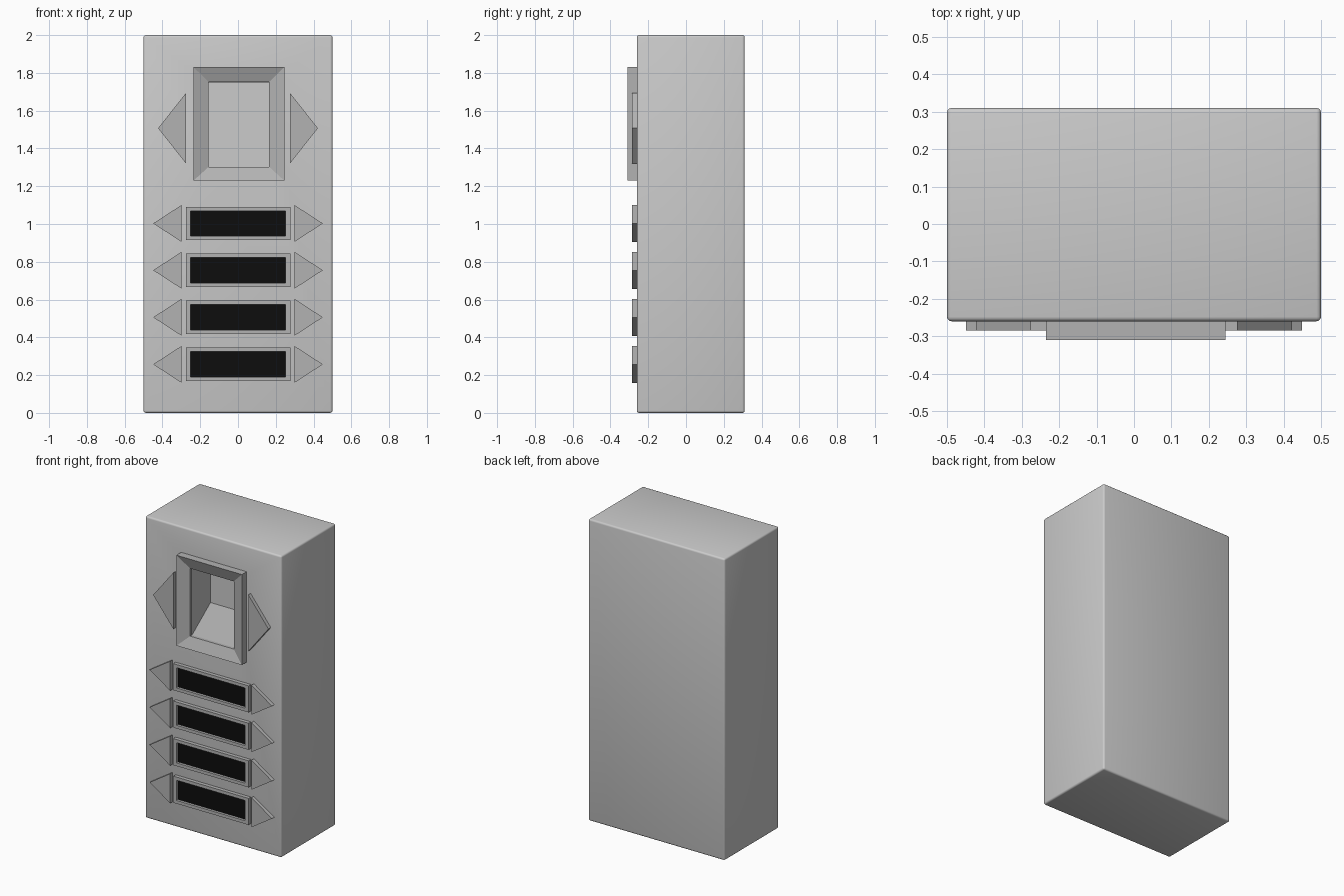
import bpy, bmesh

if "Cube" in bpy.data.objects:
    bpy.data.objects.remove(bpy.data.objects["Cube"])

FRONT = -0.26


def material(name, v):
    m = bpy.data.materials.new(name)
    m.diffuse_color = (v, v, v, 1)
    m.use_nodes = True
    m.node_tree.nodes["Principled BSDF"].inputs["Base Color"].default_value = m.diffuse_color
    return m


trim = material("trim_grey", 0.45)
black = material("display_black", 0.004)


def rect(x0, x1, z0, z1):
    return [(x0, z0), (x1, z0), (x1, z1), (x0, z1)]


def loft(name, rings, mat=None, ring_closed=False):
    """Join (outline, y) rings; cap the ends, or wrap round to make a frame."""
    bm = bmesh.new()
    loops = [[bm.verts.new((x, y, z)) for x, z in pts] for pts, y in rings]
    pairs = list(zip(loops, loops[1:]))
    if ring_closed:
        pairs.append((loops[-1], loops[0]))
    else:
        bm.faces.new(loops[0])
        bm.faces.new(loops[-1])
    for a, b in pairs:
        n = len(a)
        for i in range(n):
            j = (i + 1) % n
            bm.faces.new((a[i], a[j], b[j], b[i]))
    bmesh.ops.recalc_face_normals(bm, faces=bm.faces)
    me = bpy.data.meshes.new(name)
    bm.to_mesh(me)
    bm.free()
    ob = bpy.data.objects.new(name, me)
    bpy.context.collection.objects.link(ob)
    if mat:
        me.materials.append(mat)
    return ob


def arrow_pair(name, base, tip, z, half):
    for side, s in (("left", -1), ("right", 1)):
        pts = [(s * base, z - half), (s * tip, z), (s * base, z + half)]
        loft(f"{name}_{side}", [(pts, FRONT), (pts, -0.285)], trim)


# Cabinet body with softened edges
body_outline = rect(-0.5, 0.5, 0, 2)
body = loft("body", [(body_outline, FRONT), (body_outline, 0.31)])
bev = body.modifiers.new("soft_edges", "BEVEL")
bev.width = 0.012
bev.segments = 3

# Chamber behind the window, widening towards the back
cutter = loft("chamber_cutter", [
    (rect(-0.152, 0.162, 1.301, 1.749), FRONT - 0.01),
    (rect(-0.37, 0.38, 1.27, 1.78), 0.24)])
cutter.hide_render = True
cut = body.modifiers.new("chamber", "BOOLEAN")
cut.object = cutter
cut.operation = "DIFFERENCE"
cut.solver = "EXACT"
bpy.context.view_layer.objects.active = body
body.select_set(True)
for m in ("soft_edges", "chamber"):
    bpy.ops.object.modifier_apply(modifier=m)
bpy.data.objects.remove(cutter)
bpy.ops.object.shade_smooth_by_angle(angle=0.6)

# Window frame, sloping in towards the opening
outer = rect(-0.235, 0.245, 1.23, 1.83)
inner = rect(-0.155, 0.165, 1.303, 1.752)
loft("window_frame", [(outer, FRONT), (outer, -0.31), (inner, -0.28), (inner, FRONT)],
     trim, ring_closed=True)
arrow_pair("window_arrow", 0.275, 0.423, 1.507, 0.187)

# Four selector rows: framed black display with an arrow each side
for i, z in enumerate((1.003, 0.755, 0.506, 0.257), 1):
    outer = rect(-0.275, 0.277, z - 0.088, z + 0.088)
    inner = rect(-0.252, 0.252, z - 0.067, z + 0.067)
    loft(f"display_frame_{i}",
         [(outer, FRONT), (outer, -0.285), (inner, -0.285), (inner, FRONT)],
         trim, ring_closed=True)
    loft(f"display_{i}", [(inner, FRONT), (inner, -0.268)], black)
    arrow_pair(f"display_arrow_{i}", 0.298, 0.449, z, 0.098)
